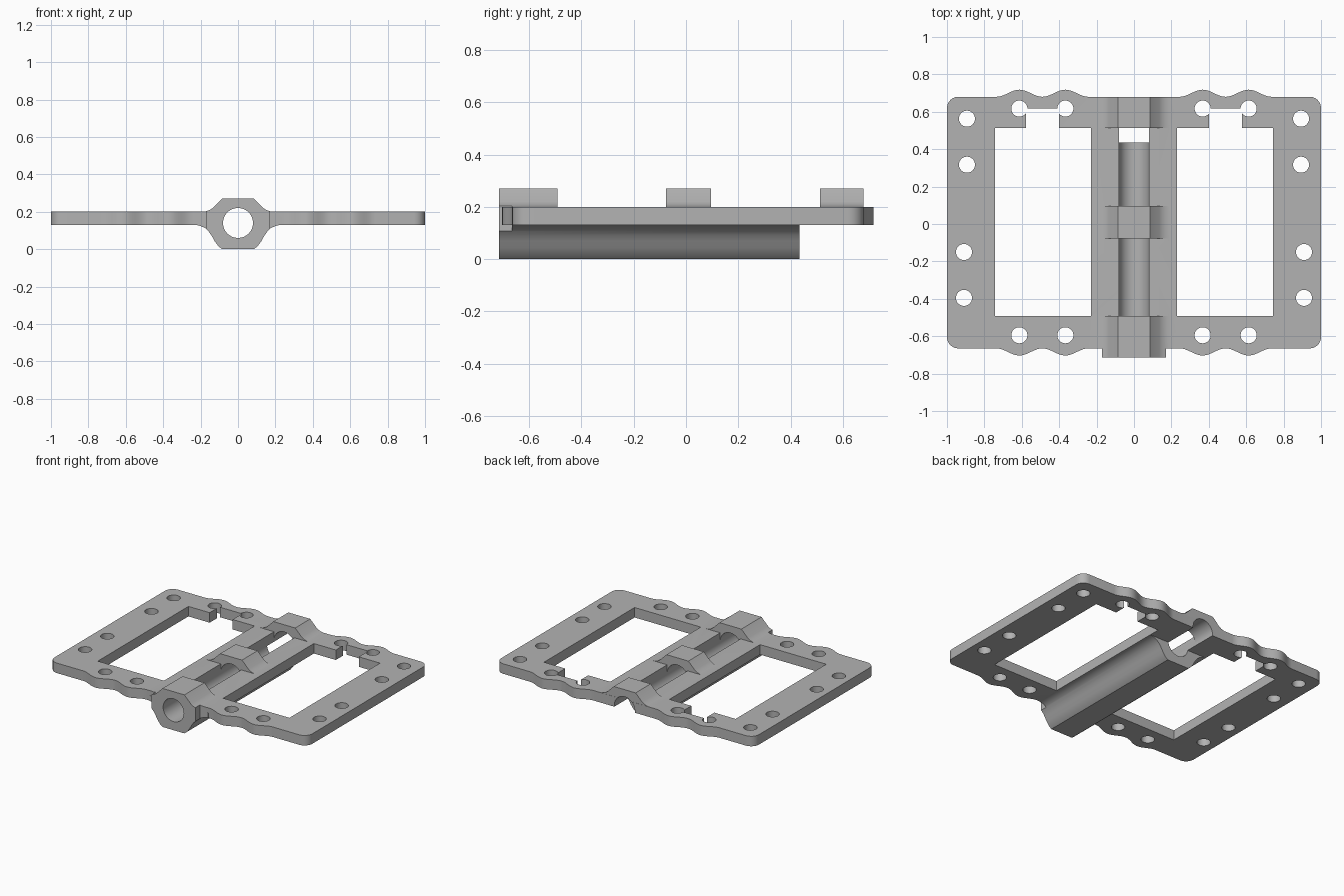
import bpy, bmesh, math
from mathutils import Matrix

if "Cube" in bpy.data.objects:
    bpy.data.objects.remove(bpy.data.objects["Cube"])

BOTTOM, TOP = 0.13, 0.20      # plate thickness range
BORE_Z, BORE_R = 0.14, 0.08

metal = bpy.data.materials.new("satin_grey_metal")
metal.use_nodes = True
grey = (0.45, 0.45, 0.45, 1)
metal.diffuse_color = grey
metal.node_tree.nodes["Principled BSDF"].inputs["Base Color"].default_value = grey


def make_object(name, bm):
    bmesh.ops.recalc_face_normals(bm, faces=bm.faces)
    mesh = bpy.data.meshes.new(name)
    bm.to_mesh(mesh)
    bm.free()
    mesh.materials.append(metal)
    obj = bpy.data.objects.new(name, mesh)
    bpy.context.collection.objects.link(obj)
    return obj


def extrude(name, points, offset):
    bm = bmesh.new()
    face = bm.faces.new([bm.verts.new(p) for p in points])
    moved = bmesh.ops.extrude_face_region(bm, geom=[face])["geom"]
    bmesh.ops.translate(bm, vec=offset, verts=[v for v in moved if isinstance(v, bmesh.types.BMVert)])
    return make_object(name, bm)


def box(name, x0, x1, y0, y1, z0, z1):
    return extrude(name, [(x0, y0, z0), (x1, y0, z0), (x1, y1, z0), (x0, y1, z0)], (0, 0, z1 - z0))


def cylinder(name, radius, length, matrix, sides):
    bm = bmesh.new()
    bmesh.ops.create_cone(bm, cap_ends=True, segments=sides, radius1=radius,
                          radius2=radius, depth=length, matrix=matrix)
    return make_object(name, bm)


def along_y(name, half, y0, y1):
    # Mirrored cross-section swept along y
    section = half + [(-x, z) for x, z in reversed(half)]
    return extrude(name, [(x, y0, z) for x, z in section], (0, y1 - y0, 0))


def combine(target, tool, operation):
    mod = target.modifiers.new(operation.lower(), "BOOLEAN")
    mod.operation, mod.solver, mod.object = operation, "EXACT", tool
    bpy.context.view_layer.objects.active = target
    bpy.ops.object.modifier_apply(modifier=mod.name)
    bpy.data.objects.remove(tool)


# Plate outline: rounded corners and scalloped front and back edges
def scallop(x):
    d = min(abs(abs(x) - c) for c in (0.367, 0.613))
    return 0.019 * (1 + math.cos(math.pi * d / 0.123)) if d < 0.123 else 0


def corner(cx, cy, start):
    r = 0.06
    angles = [math.radians(start + 15 * i) for i in range(7)]
    return [(cx + r * math.cos(a), cy + r * math.sin(a)) for a in angles]


FRONT, BACK = -0.665, 0.68
bumps = [0.244 + 0.492 * i / 32 for i in range(33)]
xs = [-x for x in reversed(bumps)] + bumps
outline = corner(-0.94, FRONT + 0.06, 180) + [(x, FRONT - scallop(x)) for x in xs]
outline += corner(0.94, FRONT + 0.06, 270) + corner(0.94, BACK - 0.06, 0)
outline += [(x, BACK + scallop(x)) for x in reversed(xs)] + corner(-0.94, BACK - 0.06, 90)
pedal = extrude("pedal_body", [(x, y, BOTTOM) for x, y in outline], (0, 0, TOP - BOTTOM))

# Spindle housing below the plate
lower = [(0.085, 0), (0.105, 0.016), (0.125, 0.043), (0.14, 0.07), (0.155, 0.092),
         (0.175, 0.112), (0.2, 0.124), (0.235, 0.132), (0.235, 0.165)]
combine(pedal, along_y("spindle_housing", lower, -0.715, 0.435), "UNION")

# Three raised saddles over the spindle
upper = [(0.205, 0.165), (0.205, 0.197), (0.17, 0.203), (0.152, 0.209),
         (0.135, 0.22), (0.085, 0.27)]
for y0, y1 in ((-0.715, -0.492), (-0.077, 0.095), (0.512, 0.679)):
    combine(pedal, along_y("saddle", upper, y0, y1), "UNION")

cutters = []
for s in (-1, 1):
    def side_box(name, a, b, y0, y1, z0=0.05):
        cutters.append(box(name, min(s * a, s * b), max(s * a, s * b), y0, y1, z0, 0.4))
    # Side windows, their rear notches, and the trimmed front boss
    side_box("window", 0.23, 0.743, -0.492, 0.512)
    side_box("window_notch", 0.4, 0.578, 0.5, 0.617)
    side_box("boss_trim", 0.17, 0.245, -0.8, FRONT - 0.001, -0.1)
    # Pin holes
    for x, y in ((0.893, 0.563), (0.893, 0.317), (0.909, -0.15), (0.909, -0.395),
                 (0.613, 0.617), (0.367, 0.617), (0.613, -0.595), (0.367, -0.595)):
        cutters.append(cylinder("pin_hole", 0.043, 0.4, Matrix.Translation((s * x, y, 0.165)), 32))

# Spindle bore and the open slots between saddles
turn = Matrix.Translation((0, 0, BORE_Z)) @ Matrix.Rotation(math.pi / 2, 4, "X")
cutters.append(cylinder("bore", BORE_R, 2, turn, 64))
for y0, y1 in ((-0.492, -0.077), (0.095, 0.512)):
    cutters.append(box("slot", -0.079, 0.079, y0, y1, BORE_Z, 0.4))

for tool in cutters:
    combine(pedal, tool, "DIFFERENCE")

bpy.ops.object.select_all(action="DESELECT")
pedal.select_set(True)
bpy.context.view_layer.objects.active = pedal
bpy.ops.object.shade_smooth_by_angle(angle=math.radians(28))
